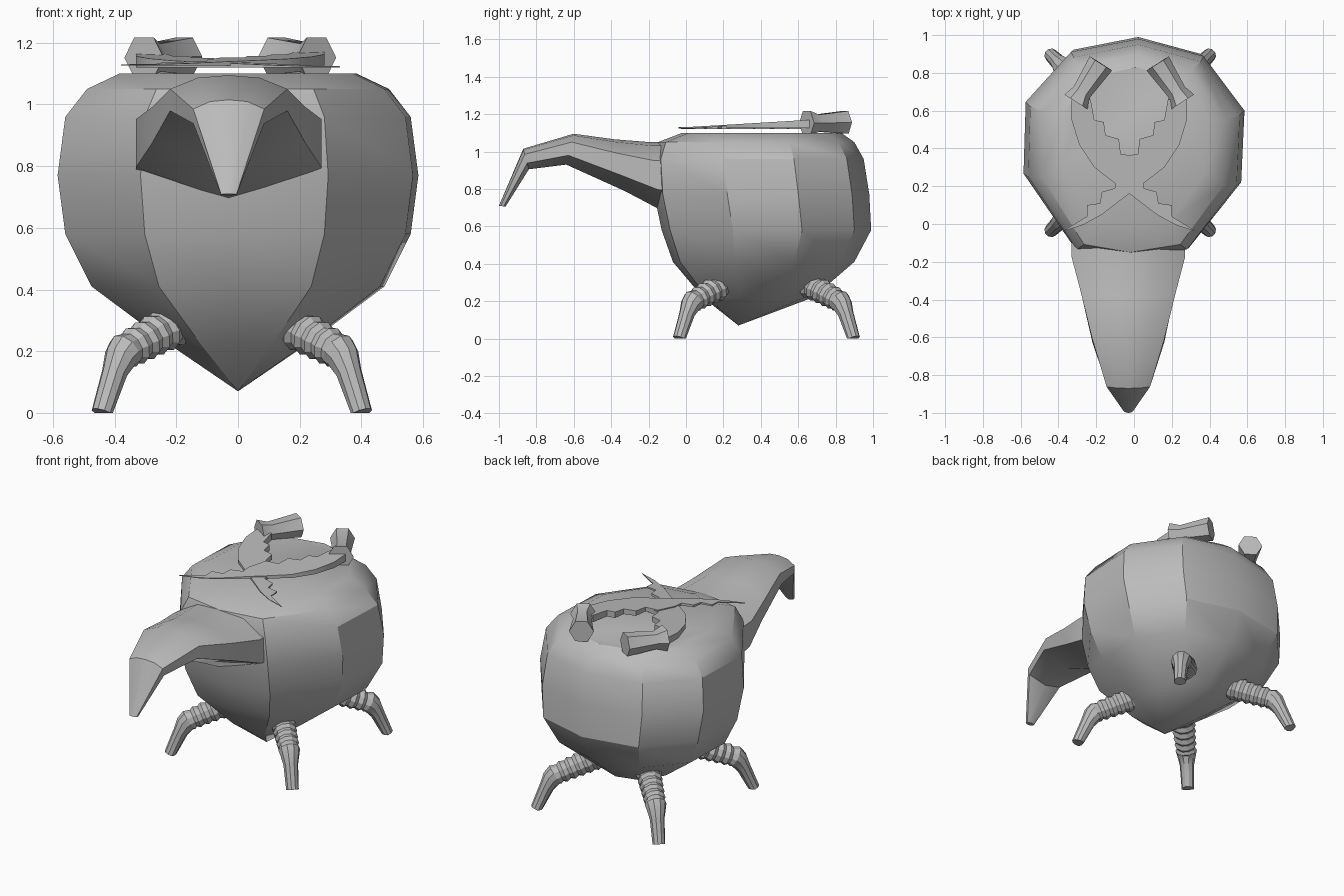
import bpy, bmesh, math
from mathutils import Vector

cube = bpy.data.objects.get("Cube")
if cube:
    bpy.data.objects.remove(cube, do_unlink=True)

grey = bpy.data.materials.new("plain grey")
grey.use_nodes = True
grey.diffuse_color = (0.5, 0.5, 0.5, 1)
grey.node_tree.nodes["Principled BSDF"].inputs["Base Color"].default_value = (0.5, 0.5, 0.5, 1)


def loft(name, rings, angle=30):
    """Skin equal-length closed rings and cap both ends."""
    bm = bmesh.new()
    loops = [[bm.verts.new(p) for p in ring] for ring in rings]
    n = len(loops[0])
    for a, b in zip(loops, loops[1:]):
        for i in range(n):
            j = (i + 1) % n
            bm.faces.new((a[i], a[j], b[j], b[i]))
    bm.faces.new(loops[0])
    bm.faces.new(loops[-1])
    bmesh.ops.remove_doubles(bm, verts=bm.verts, dist=0.0005)
    bmesh.ops.recalc_face_normals(bm, faces=bm.faces)
    mesh = bpy.data.meshes.new(name)
    bm.to_mesh(mesh)
    bm.free()
    mesh.materials.append(grey)
    obj = bpy.data.objects.new(name, mesh)
    bpy.context.collection.objects.link(obj)
    bpy.ops.object.select_all(action='DESELECT')
    obj.select_set(True)
    bpy.context.view_layer.objects.active = obj
    bpy.ops.object.shade_smooth_by_angle(angle=math.radians(angle))
    return obj


def tube(name, path, radii, sides, angle=30):
    """Round tube along a path lying in one vertical plane."""
    path = [Vector(p) for p in path]
    side = (path[-1] - path[0]).cross(Vector((0, 0, 1))).normalized()
    rings = []
    for i, (p, r) in enumerate(zip(path, radii)):
        tangent = path[min(i + 1, len(path) - 1)] - path[max(i - 1, 0)]
        up = side.cross(tangent).normalized()
        ring = []
        for k in range(sides):
            a = math.tau * k / sides
            q = p + r * (math.cos(a) * side + math.sin(a) * up)
            q.z = max(q.z, 0)
            ring.append(q)
        rings.append(ring)
    return loft(name, rings, angle)


# Ten-sided body: outline in unit width and depth, scaled at each height
outline = [(0.04, 1), (0.63, .92), (1, .67), (.97, .34), (.5, .04),
           (-.04, 0), (-.54, .04), (-1, .38), (-.98, .71), (-.57, .94)]
levels = [  # height, half width, front, back
    (.07, .0001, .28, .2801), (.22, .22, .09, .68), (.41, .475, -.07, .90),
    (.58, .56, -.13, .99), (.77, .585, -.17, .98), (.96, .56, -.18, .95),
    (1.05, .49, -.15, .90), (1.1, .385, -.02, .83)]
loft("body", [[(u * w, f + v * (b - f), z) for u, v in outline]
              for z, w, f, b in levels])

# Neck narrowing into a hooked beak
half = [(1, .30), (1, .73), (.53, .95)]
section = [(0, 0)] + half + [(0, 1)] + [(-u, t) for u, t in reversed(half)]
stations = [  # half width, top y, top z, bottom y, bottom z
    (.30, -.05, 1.05, -.02, .66), (.30, -.19, 1.05, -.14, .69),
    (.25, -.38, 1.065, -.33, .79), (.19, -.60, 1.095, -.64, .93),
    (.115, -.87, 1.015, -.84, .905), (.025, -1, .71, -.965, .705)]
loft("neck_and_beak",
     [[(-.03 + u * w, by + t * (ty - by), bz + t * (tz - bz)) for u, t in section]
      for w, ty, tz, by, bz in stations], angle=40)

# Four ribbed legs at the corners
ribs = 6
for sx, side in ((1, "left"), (-1, "right")):
    for sy, end in ((-1, "front"), (1, "rear")):
        profile = [(0, 0, .036), (.04, .13, .042), (.06, .18, .055)]
        for k in range(ribs):
            t = k / (ribs - 1)
            inward, z, r = .075 + .155 * t, .2 + .085 * t, .062 + .012 * t
            profile += [(inward, z, r), (inward + .018, z + .01, r - .01)]
        path = [(-.02 + sx * (.42 - d), .43 + sy * (.465 - d), z) for d, z, _ in profile]
        tube(f"{end}_{side}_leg", path, [r for _, _, r in profile], 10)

# Two crossed serrated blades with flared six-sided handles
spine = [(-.33, .66), (-.33, .55), (-.29, .42), (-.21, .30), (-.12, .23),
         (-.03, .165), (.12, .05), (.22, -.005), (.33, -.04)]
teeth = [(.20, .04), (.20, .10), (.13, .11), (.12, .17), (.05, .19),
         (.05, .25), (.01, .36), (-.07, .37), (-.08, .45), (-.15, .47),
         (-.16, .54), (-.21, .55), (-.23, .66)]
for sx, side, lift in ((1, "right", 0), (-1, "left", .006)):
    def place(x, y, z):
        return (-.025 + sx * (x + .025), y, z)
    rings = []
    for sign in (-1, 1):
        rings.append([place(x, y, 1.122 + lift + .03 * max(y, 0)
                            + sign * (.002 + .03 * max(y, 0)))
                      for x, y in spine + teeth])
    loft(f"{side}_blade", rings, angle=20)
    tube(f"{side}_handle",
         [place(-.305, .645, 1.152), place(-.275, .70, 1.152), place(-.175, .85, 1.156)],
         [.075, .052, .07], 6)
